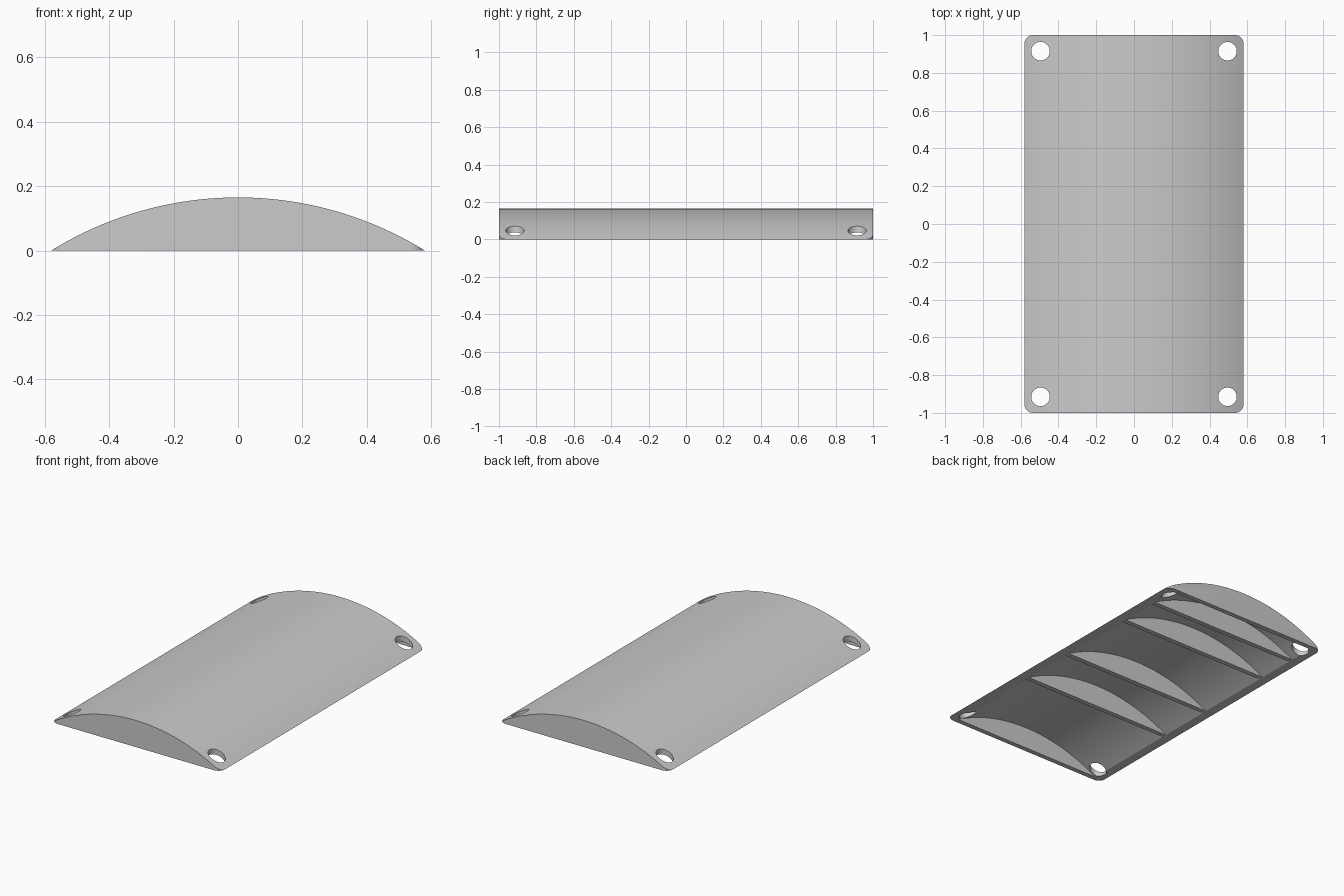
import bpy, bmesh, math
from mathutils import Vector

cube = bpy.data.objects.get("Cube")
if cube:
    bpy.data.objects.remove(cube, do_unlink=True)

HALF_W, HALF_L, HEIGHT = 0.58, 1.0, 0.165
WALL = 0.03                                      # shell, end wall and rib thickness
R = (HALF_W ** 2 + HEIGHT ** 2) / (2 * HEIGHT)   # arch radius
CZ = HEIGHT - R                                  # arch centre height

GREY = (0.6, 0.6, 0.6, 1)
grey = bpy.data.materials.new("plain grey")
grey.use_nodes = True
grey.diffuse_color = GREY
grey.node_tree.nodes["Principled BSDF"].inputs["Base Color"].default_value = GREY


def arch(radius, base, steps=64):
    """Arc segment in the XZ plane, closed by a chord at height base."""
    a = math.acos((base - CZ) / radius)
    angles = [-a + 2 * a * i / steps for i in range(steps + 1)]
    return [(radius * math.sin(t), CZ + radius * math.cos(t)) for t in angles]


def prism(bm, points, offset):
    face = bm.faces.new([bm.verts.new(p) for p in points])
    new = bmesh.ops.extrude_face_region(bm, geom=[face])["geom"]
    bmesh.ops.translate(bm, vec=offset, verts=[v for v in new if isinstance(v, bmesh.types.BMVert)])


def make(name, prisms):
    bm = bmesh.new()
    for points, offset in prisms:
        prism(bm, points, offset)
    bmesh.ops.recalc_face_normals(bm, faces=bm.faces)
    mesh = bpy.data.meshes.new(name)
    bm.to_mesh(mesh)
    bm.free()
    mesh.materials.append(grey)
    obj = bpy.data.objects.new(name, mesh)
    bpy.context.collection.objects.link(obj)
    return obj


def along_y(profile, y0, y1):
    return [(x, y0, z) for x, z in profile], Vector((0, y1 - y0, 0))


def circle(cx, cy, r, start=0, sweep=math.tau, steps=40):
    return [(cx + r * math.cos(start + sweep * i / steps),
             cy + r * math.sin(start + sweep * i / steps), -0.1) for i in range(steps)]


def cut(target, cutter, operation):
    mod = target.modifiers.new("cut", "BOOLEAN")
    mod.operation, mod.solver, mod.object = operation, "EXACT", cutter
    bpy.context.view_layer.objects.active = target
    bpy.ops.object.modifier_apply(modifier=mod.name)
    bpy.data.objects.remove(cutter, do_unlink=True)


# Arched cover body
cover = make("arched_cover", [along_y(arch(R, 0), -HALF_L, HALF_L)])

# Rounded corners in plan
corner = 0.045
outline = []
for i, (sx, sy) in enumerate([(1, 1), (-1, 1), (-1, -1), (1, -1)]):
    outline += circle(sx * (HALF_W - corner), sy * (HALF_L - corner), corner,
                      i * math.pi / 2, math.pi / 2 * 1.125, 9)
cut(cover, make("corner_cutter", [(outline, Vector((0, 0, 0.4)))]), "INTERSECT")

# Hollow bays underneath, leaving cross ribs and end walls
bay_starts = [-HALF_L + WALL, -0.332, 0.03, 0.543, 0.81]
bay_ends = [y - WALL for y in bay_starts[1:] + [HALF_L]]
inner = arch(R - WALL, -0.02)
cut(cover, make("bay_cutter", [along_y(inner, a, b) for a, b in zip(bay_starts, bay_ends)]), "DIFFERENCE")

# Four corner screw holes
holes = [(circle(x, y, 0.049), Vector((0, 0, 0.4))) for x in (-0.495, 0.495) for y in (-0.915, 0.915)]
cut(cover, make("hole_cutter", holes), "DIFFERENCE")

# Smooth arch, crisp edges
bpy.ops.object.select_all(action="DESELECT")
cover.select_set(True)
bpy.context.view_layer.objects.active = cover
bpy.ops.object.shade_smooth_by_angle(angle=math.radians(20))
